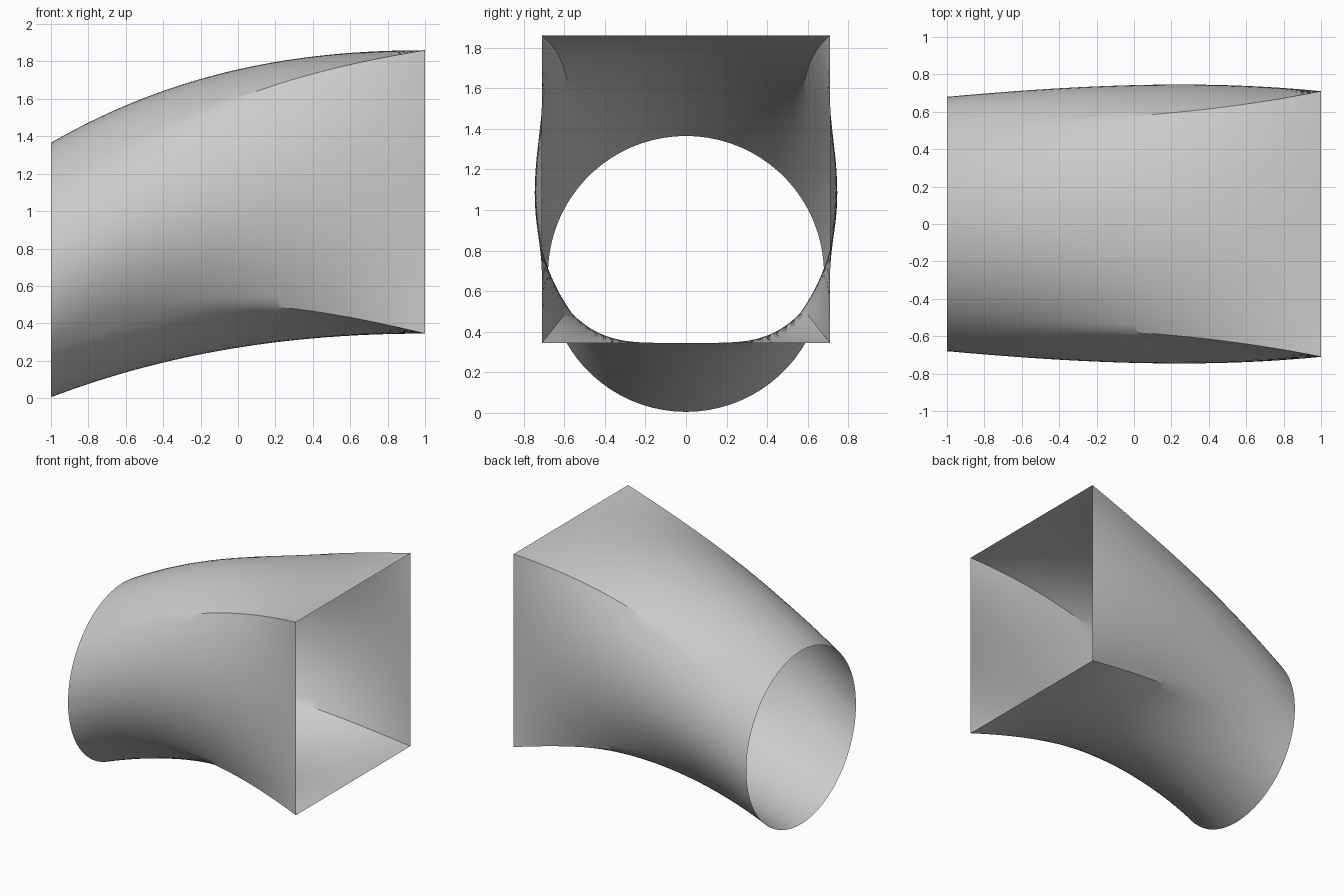
import bpy, bmesh
from math import cos, sin, pi, radians
from mathutils import Vector

cube = bpy.data.objects.get("Cube")
if cube:
    bpy.data.objects.remove(cube)

STEPS, SEGS = 48, 24            # along the duct, and along each of its four walls
RADIUS, ROUND_Z = 0.68, 0.685   # round mouth
HALF_W, LOW, HIGH = 0.71, 0.345, 1.86   # rectangular mouth
CORNER = radians(33.5)          # where the rectangle's corners meet the circle


def blend(a, b, t):
    return a + (b - a) * t


def hermite(p, q, m, n, s):
    """Cubic from p to q with slopes m, n over the length of 2."""
    return (p * (2*s**3 - 3*s**2 + 1) + q * (3*s**2 - 2*s**3)
            + 2 * m * (s**3 - 2*s**2 + s) + 2 * n * (s**3 - s**2))


# Corner slopes (y, z) at the round and the rectangular mouth
TOP_M, TOP_N = Vector((-0.04, 0.74)), Vector((0.2, 0.16))
LOW_M, LOW_N = Vector((-0.04, 0.45)), Vector((0.2, -0.24))


def wall_line(wall, t):
    """Start, end and both slopes of the flow line at t (-1..1) on a wall."""
    if wall in ("left", "right"):
        side = 1 if wall == "left" else -1
        a = t * CORNER * side
        start = Vector((side * RADIUS * cos(a), ROUND_Z + RADIUS * sin(a)))
        u = (t * side + 1) / 2
        end = Vector((side * HALF_W, blend(LOW, HIGH, u)))
        m, n = LOW_M.lerp(TOP_M, u), LOW_N.lerp(TOP_N, u)
        m.x = side * blend(0.09, TOP_M.x, t * t)
        n.x = side * blend(-0.1, TOP_N.x, t * t)
    else:
        up = 1 if wall == "top" else -1
        a = t * (pi / 2 - CORNER)
        start = Vector((-up * RADIUS * sin(a), ROUND_Z + up * RADIUS * cos(a)))
        end = Vector((-up * t * HALF_W, HIGH if up > 0 else LOW))
        cm, cn, mid = (TOP_M, TOP_N, 0.58) if up > 0 else (LOW_M, LOW_N, 0.38)
        m = Vector((-up * t * cm.x, blend(mid, cm.y, t * t)))
        n = Vector((-up * t * cn.x, cn.y * t * t))
    return start, end, m, n


# Flow lines around the duct, counter-clockwise seen from +x
lines = [wall_line(w, 2 * i / SEGS - 1)
         for w in ("left", "top", "right", "bottom") for i in range(SEGS)]

# Skin the duct, open at both ends
bm = bmesh.new()
rings = []
for k in range(STEPS + 1):
    s = k / STEPS
    pts = [hermite(*line, s) for line in lines]
    rings.append([bm.verts.new((2 * s - 1, p.x, p.y)) for p in pts])
count = len(lines)
for r0, r1 in zip(rings, rings[1:]):
    for i in range(count):
        j = (i + 1) % count
        bm.faces.new((r0[i], r1[i], r1[j], r0[j]))
bmesh.ops.recalc_face_normals(bm, faces=bm.faces)
mesh = bpy.data.meshes.new("transition_duct")
bm.to_mesh(mesh)
bm.free()
duct = bpy.data.objects.new("transition_duct", mesh)
bpy.context.collection.objects.link(duct)

# Plain grey sheet
grey = bpy.data.materials.new("light_grey")
grey.use_nodes = True
colour = (0.6, 0.6, 0.6, 1)
grey.diffuse_color = colour
grey.node_tree.nodes["Principled BSDF"].inputs["Base Color"].default_value = colour
mesh.materials.append(grey)

# Smooth walls with sharp corners
bpy.ops.object.select_all(action="DESELECT")
duct.select_set(True)
bpy.context.view_layer.objects.active = duct
bpy.ops.object.shade_smooth_by_angle(angle=radians(30))
